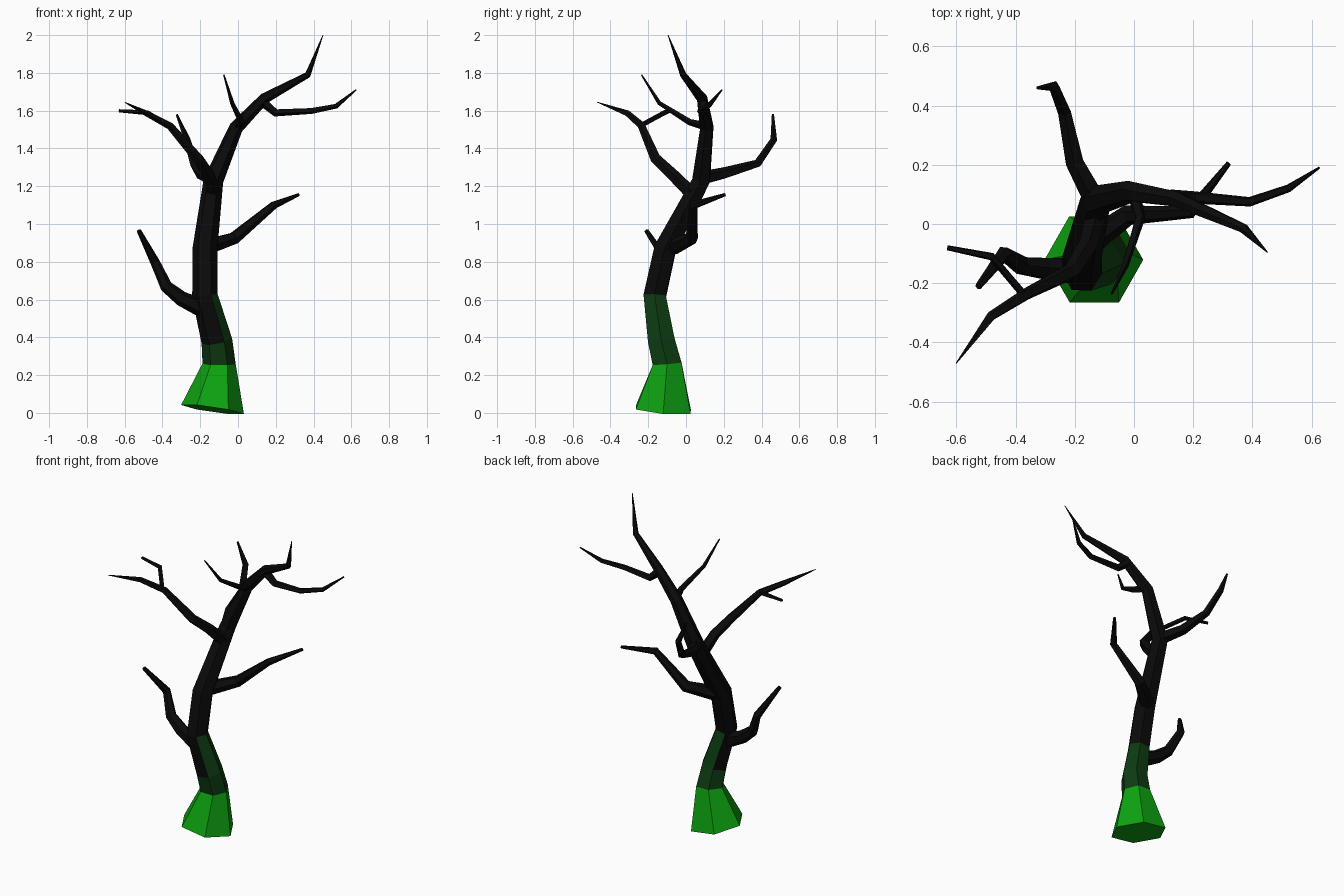
import bpy, bmesh, math
from mathutils import Vector

cube = bpy.data.objects.get("Cube")
if cube:
    bpy.data.objects.remove(cube, do_unlink=True)


def make_material(name, colour):
    mat = bpy.data.materials.new(name)
    mat.use_nodes = True
    mat.diffuse_color = (*colour, 1)
    mat.node_tree.nodes["Principled BSDF"].inputs["Base Color"].default_value = (*colour, 1)
    return mat


BARK = make_material("black bark", (0.003, 0.003, 0.003))
MOSS = make_material("bright green moss", (0.004, 0.36, 0.005))
DARK_MOSS = make_material("dark green moss", (0.004, 0.045, 0.006))


def limb(name, points, sides):
    """Faceted tapering tube through (x, y, z, radius) points."""
    centres = [Vector(p[:3]) for p in points]
    steps = [(b - a).normalized() for a, b in zip(centres, centres[1:])]
    bm = bmesh.new()
    rings = []
    tangent = Vector((0, 0, 1))
    side = Vector((1, 0, 0))
    for i, centre in enumerate(centres):
        before, after = steps[max(i - 1, 0)], steps[min(i, len(steps) - 1)]
        new_tangent = (before + after).normalized()
        # Carry the ring orientation along the limb without twisting
        side = tangent.rotation_difference(new_tangent) @ side
        tangent = new_tangent
        up = tangent.cross(side)
        ring = []
        for k in range(sides):
            a = math.tau * k / sides
            offset = side * math.cos(a) + up * math.sin(a)
            ring.append(bm.verts.new(centre + offset * points[i][3]))
        rings.append(ring)
    bands = []
    for low, high in zip(rings, rings[1:]):
        bands.append([bm.faces.new((low[k], low[(k + 1) % sides],
                                    high[(k + 1) % sides], high[k]))
                      for k in range(sides)])
    base = bm.faces.new(rings[0][::-1])
    bm.faces.new(rings[-1])
    bm.normal_update()

    # Moss covers the foot of the trunk and climbs further up one side
    if name == "trunk":
        for face in [base] + bands[0]:
            face.material_index = 1
        for face in bands[1]:
            face.material_index = 2
        for face in bands[2]:
            if face.normal.dot(Vector((1, 0.5, 0))) > 0.2:
                face.material_index = 2

    mesh = bpy.data.meshes.new(name)
    bm.to_mesh(mesh)
    bm.free()
    mesh.materials.append(BARK)
    if name == "trunk":
        mesh.materials.append(MOSS)
        mesh.materials.append(DARK_MOSS)
    obj = bpy.data.objects.new(name, mesh)
    bpy.context.collection.objects.link(obj)
    return obj


# Trunk, sweeping up into the highest twig
limb("trunk", [
    (-.135, -.12, .018, .168), (-.10, -.10, .26, .088), (-.112, -.13, .38, .082),
    (-.175, -.165, .62, .068), (-.175, -.11, .87, .066), (-.13, .08, 1.23, .053),
    (-.01, .11, 1.51, .038), (.14, .085, 1.665, .029), (.37, -.015, 1.79, .017),
    (.45, -.095, 2.0, .002)], 6)

# Branches
limb("lower_left_branch", [
    (-.16, -.07, .88, .045), (-.02, .03, .925, .035), (.19, .04, 1.10, .022),
    (.32, .205, 1.155, .009)], 6)
limb("lower_right_branch", [
    (-.18, -.16, .55, .05), (-.30, -.15, .605, .04), (-.38, -.14, .67, .033),
    (-.44, -.10, .80, .025), (-.525, -.21, .965, .012)], 6)
limb("upper_front_twig", [
    (.0, .10, 1.52, .024), (.02, .02, 1.54, .018), (-.03, -.14, 1.64, .012),
    (-.075, -.235, 1.79, .004)], 5)
limb("upper_left_branch", [
    (.13, .09, 1.65, .028), (.20, .09, 1.59, .022), (.39, .075, 1.60, .017),
    (.52, .12, 1.625, .014), (.625, .19, 1.71, .004)], 5)
limb("upper_right_branch", [
    (-.13, .03, 1.16, .037), (-.155, -.07, 1.26, .033), (-.21, -.16, 1.345, .029),
    (-.36, -.235, 1.52, .021), (-.48, -.31, 1.585, .017), (-.60, -.47, 1.645, .002)], 5)
limb("upper_right_twig", [
    (-.37, -.24, 1.52, .014), (-.48, -.11, 1.59, .014), (-.63, -.08, 1.60, .009)], 5)
limb("back_branch", [
    (-.12, .06, 1.235, .04), (-.20, .21, 1.27, .032), (-.235, .38, 1.32, .023),
    (-.27, .465, 1.445, .019), (-.325, .46, 1.58, .006)], 5)
